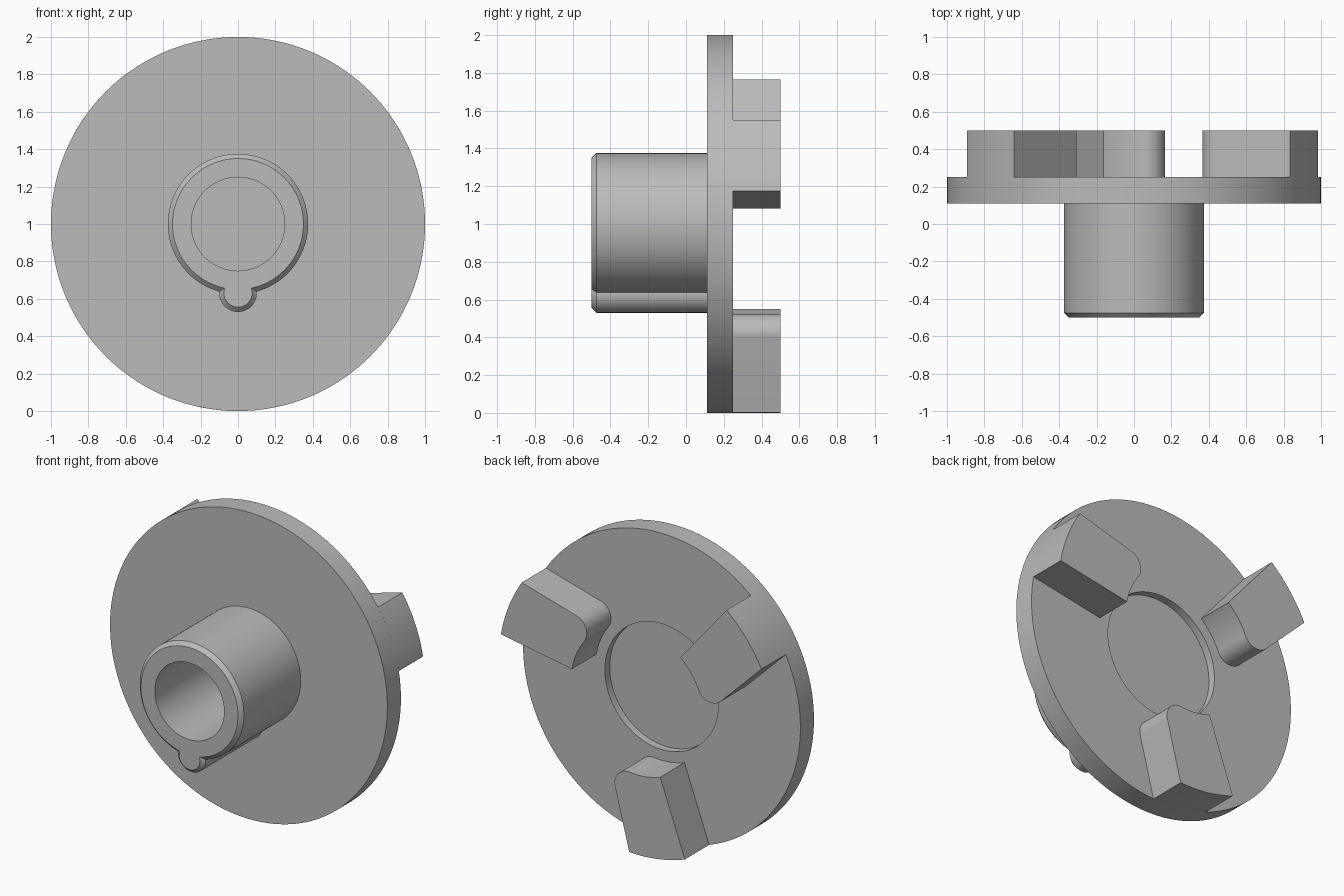
import bpy
import bmesh
from math import radians, sin, cos, acos, atan2, pi

cube = bpy.data.objects.get("Cube")
if cube:
    bpy.data.objects.remove(cube, do_unlink=True)

# One plain grey for every part
GREY = (0.5, 0.5, 0.5, 1)
grey = bpy.data.materials.new("plain grey")
grey.use_nodes = True
grey.diffuse_color = GREY
grey.node_tree.nodes["Principled BSDF"].inputs["Base Color"].default_value = GREY

AXIS_Z = 1.0            # height of the shared axis
DISC_FRONT, DISC_BACK = 0.11, 0.25


def arc(r, start, end, steps, cx=0, cz=0):
    """Points of an arc in the x-z plane, angles in radians."""
    turns = [start + (end - start) * i / steps for i in range(steps + 1)]
    return [(cx + r * cos(t), cz + r * sin(t)) for t in turns]


def circle(r):
    return arc(r, 0, 2 * pi, 144)[:-1]


def loft(name, sections, closed=False):
    """Join (outline, y) sections with quads; cap the ends or close the loop."""
    bm = bmesh.new()
    rings = [[bm.verts.new((x, y, z + AXIS_Z)) for x, z in pts] for pts, y in sections]
    pairs = list(zip(rings, rings[1:]))
    if closed:
        pairs.append((rings[-1], rings[0]))
    else:
        bm.faces.new(rings[0])
        bm.faces.new(rings[-1])
    for a, b in pairs:
        for i in range(len(a)):
            j = (i + 1) % len(a)
            bm.faces.new((a[i], a[j], b[j], b[i]))
    bmesh.ops.recalc_face_normals(bm, faces=bm.faces)
    mesh = bpy.data.meshes.new(name)
    bm.to_mesh(mesh)
    bm.free()
    mesh.materials.append(grey)
    obj = bpy.data.objects.new(name, mesh)
    bpy.context.collection.objects.link(obj)
    bpy.ops.object.select_all(action="DESELECT")
    obj.select_set(True)
    bpy.context.view_layer.objects.active = obj
    bpy.ops.object.shade_smooth_by_angle(angle=radians(25))
    return obj


# Flange disc with a shallow round recess in its back
loft("flange_disc", [
    (circle(1), DISC_FRONT),
    (circle(1), DISC_BACK),
    (circle(0.41), DISC_BACK),
    (circle(0.41), 0.2),
])


# Hub outline: a large circle merged with a small round key below it
def hub_outline(inset):
    r, k, drop = 0.375 - inset, 0.1 - inset, 0.37
    a = acos((r * r + drop * drop - k * k) / (2 * r * drop))
    b = atan2(r * sin(a), r * cos(a) - drop)
    down = -pi / 2
    barrel = arc(r, down + a, down + 2 * pi - a, 112)
    key = arc(k, down - b, down + b, 32, cz=-drop)
    return barrel + key[1:-1]


# Hub: blind bore, chamfered front edge, keyed outside
full, small = hub_outline(0), hub_outline(0.025)
bore = [(0.25 * cos(t), 0.25 * sin(t)) for t in (atan2(z, x) for x, z in small)]
loft("keyed_hub", [
    (bore, DISC_FRONT + 0.01),
    (bore, -0.5),
    (small, -0.5),
    (full, -0.475),
    (full, DISC_FRONT + 0.01),
], closed=True)

# Coupling lug outline: rim arc, straight side, rounded corner, hollow inner end
lug = arc(1, radians(-110), radians(-86.6), 18)
lug += arc(0.1, radians(-15), radians(96.4), 16, 0.065, -0.576)
lug += arc(0.48, radians(-83.6), radians(-110), 12)[1:]

# Three lugs spaced evenly around the back
for name, turn in (("lower_lug", 0), ("left_lug", 120), ("right_lug", 240)):
    c, s = cos(radians(turn)), sin(radians(turn))
    outline = [(x * c - z * s, x * s + z * c) for x, z in lug]
    loft(name, [(outline, DISC_BACK), (outline, 0.5)])
